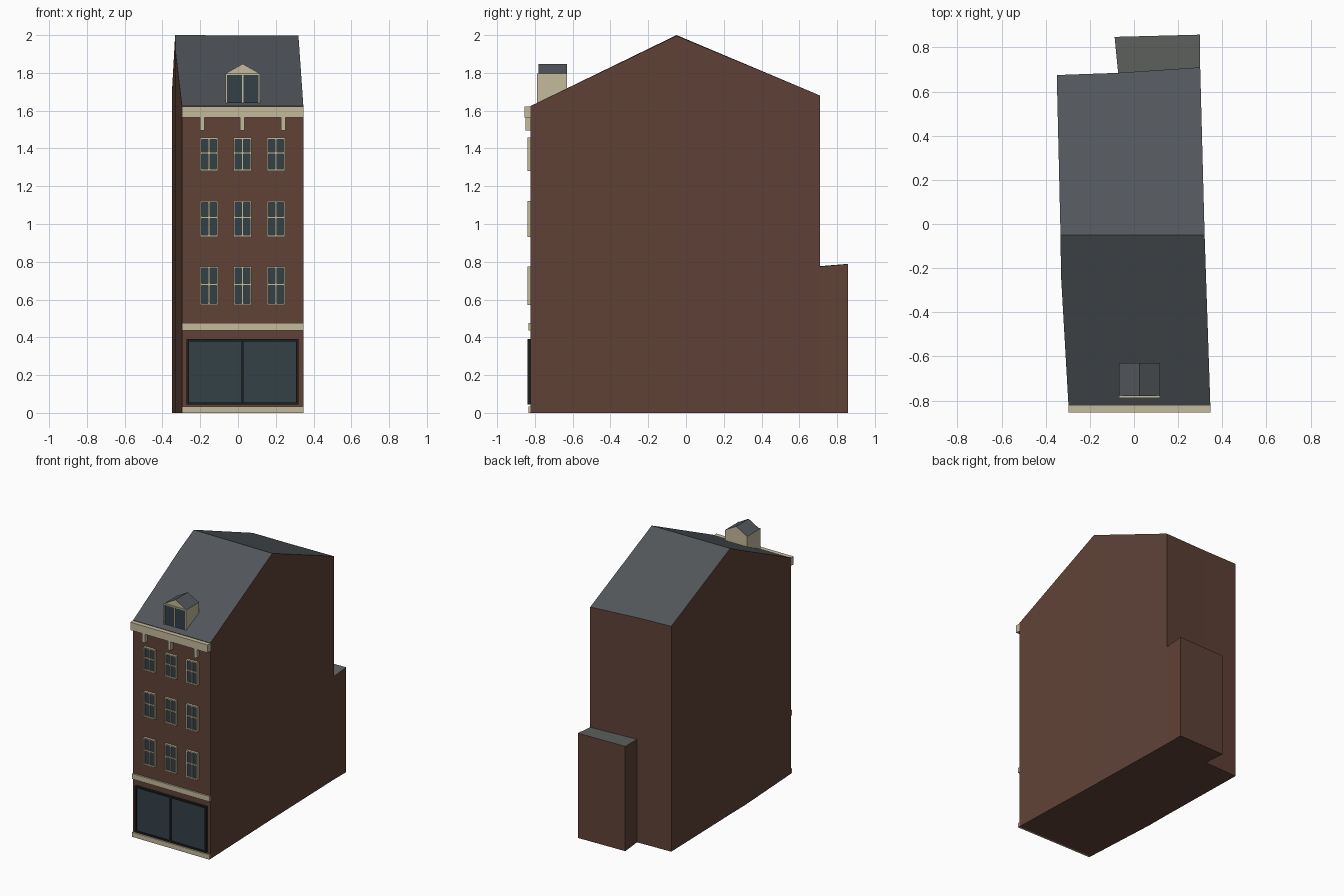
import bpy, bmesh

if "Cube" in bpy.data.objects:
    bpy.data.objects.remove(bpy.data.objects["Cube"])


def material(name, rgb):
    m = bpy.data.materials.new(name)
    m.diffuse_color = (*rgb, 1)
    m.use_nodes = True
    m.node_tree.nodes["Principled BSDF"].inputs["Base Color"].default_value = m.diffuse_color
    return m


BRICK = material("brick", (0.115, 0.054, 0.038))
SLATE = material("slate", (0.085, 0.095, 0.105))
FLAT = material("flat_roofing", (0.12, 0.125, 0.12))
CREAM = material("cream_paint", (0.55, 0.49, 0.33))
GLASS = material("glass", (0.033, 0.052, 0.064))
DARK = material("dark_frame", (0.012, 0.013, 0.014))

WALL = -0.822  # plane of the front wall


def make(name, bm, *mats):
    bmesh.ops.recalc_face_normals(bm, faces=bm.faces)
    me = bpy.data.meshes.new(name)
    bm.to_mesh(me)
    bm.free()
    for m in mats:
        me.materials.append(m)
    ob = bpy.data.objects.new(name, me)
    bpy.context.collection.objects.link(ob)
    return ob


def add_box(bm, x0, x1, y0, y1, z0, z1):
    vs = bmesh.ops.create_cube(bm, size=1)["verts"]
    for v in vs:
        v.co.x = x0 if v.co.x < 0 else x1
        v.co.y = y0 if v.co.y < 0 else y1
        v.co.z = z0 if v.co.z < 0 else z1


def box(name, mat, *dims):
    bm = bmesh.new()
    add_box(bm, *dims)
    return make(name, bm, mat)


def prism(name, tops, roofs, mats):
    """Walls under a ring of top points; roofs lists the top faces by index."""
    bm = bmesh.new()
    top = [bm.verts.new(p) for p in tops]
    low = [bm.verts.new((p[0], p[1], 0)) for p in tops]
    n = len(tops)
    for i in range(n):
        j = (i + 1) % n
        bm.faces.new((low[i], low[j], top[j], top[i]))
    bm.faces.new(low[::-1])
    for r in roofs:
        bm.faces.new([top[i] for i in r]).material_index = 1
    return make(name, bm, *mats)


def frame(name, mat, x0, x1, y0, y1, z0, z1, t, mid_x=None, mid_z=None):
    """Rectangular frame with optional mullion and transom."""
    bm = bmesh.new()
    add_box(bm, x0, x0 + t, y0, y1, z0, z1)
    add_box(bm, x1 - t, x1, y0, y1, z0, z1)
    add_box(bm, x0 + t, x1 - t, y0, y1, z0, z0 + t)
    add_box(bm, x0 + t, x1 - t, y0, y1, z1 - t, z1)
    if mid_x is not None:
        add_box(bm, mid_x - t / 2, mid_x + t / 2, y0, y1, z0 + t, z1 - t)
    if mid_z is not None:
        add_box(bm, x0 + t, x1 - t, y0 + 0.001, y1, mid_z - t / 2, mid_z + t / 2)
    return make(name, bm, mat)


# Main house with its skewed plot outline and gabled roof
prism("house_body", [
    (-0.297, WALL, 1.625), (0.346, WALL, 1.625), (0.32, -0.05, 1.997),
    (0.30, 0.71, 1.68), (-0.072, 0.685, 1.69), (-0.35, 0.675, 1.695),
    (-0.333, -0.05, 2.0), (-0.331, -0.23, 1.912),
], [(0, 1, 2, 6, 7), (2, 3, 4, 5, 6)], (BRICK, SLATE))

# Low rear extension
prism("rear_extension", [
    (-0.072, 0.685, 0.775), (0.30, 0.71, 0.775),
    (0.30, 0.858, 0.788), (-0.088, 0.848, 0.788),
], [(0, 1, 2, 3)], (BRICK, FLAT))

# Horizontal trim on the front
box("base_strip", CREAM, -0.297, 0.346, WALL - 0.013, WALL, 0, 0.035)
box("shop_band", CREAM, -0.297, 0.346, WALL - 0.013, WALL, 0.435, 0.475)
box("cornice", CREAM, -0.297, 0.346, -0.855, WALL, 1.563, 1.622)
for i, x in enumerate((-0.19, 0.023, 0.24)):
    box(f"cornice_bracket_{i + 1}", CREAM, x - 0.012, x + 0.012, -0.85, WALL, 1.495, 1.563)

# Shop window
box("shop_glass", GLASS, -0.265, 0.315, WALL - 0.009, WALL, 0.05, 0.385)
frame("shop_frame", DARK, -0.272, 0.32, WALL - 0.017, WALL, 0.044, 0.391, 0.012, mid_x=0.024)

# Three rows of three windows
for r, (z0, z1) in enumerate(((0.57, 0.775), (0.932, 1.123), (1.281, 1.457))):
    for c, x in enumerate((-0.153, 0.024, 0.201)):
        tag = f"{r + 1}_{c + 1}"
        box("window_glass_" + tag, GLASS, x - 0.045, x + 0.045, WALL - 0.008, WALL, z0 + 0.003, z1 - 0.003)
        frame("window_frame_" + tag, CREAM, x - 0.048, x + 0.048, WALL - 0.018, WALL,
              z0, z1, 0.009, mid_x=x, mid_z=(z0 + z1) / 2 + 0.007)

# Dormer: gabled profile pushed back into the roof slope
bm = bmesh.new()
profile = [(-0.067, 1.60), (0.117, 1.60), (0.117, 1.796), (0.025, 1.848), (-0.067, 1.796)]
front = [bm.verts.new((x, -0.78, z)) for x, z in profile]
back = [bm.verts.new((x, -0.631, z)) for x, z in profile]
bm.faces.new(front)
bm.faces.new(back[::-1])
for i in range(5):
    j = (i + 1) % 5
    bm.faces.new((front[i], back[i], back[j], front[j])).material_index = int(i in (2, 3))
make("dormer", bm, CREAM, SLATE)
box("dormer_glass", GLASS, -0.062, 0.112, -0.783, -0.775, 1.632, 1.793)
frame("dormer_frame", CREAM, -0.067, 0.117, -0.788, -0.779, 1.628, 1.798, 0.008, mid_x=0.025)
